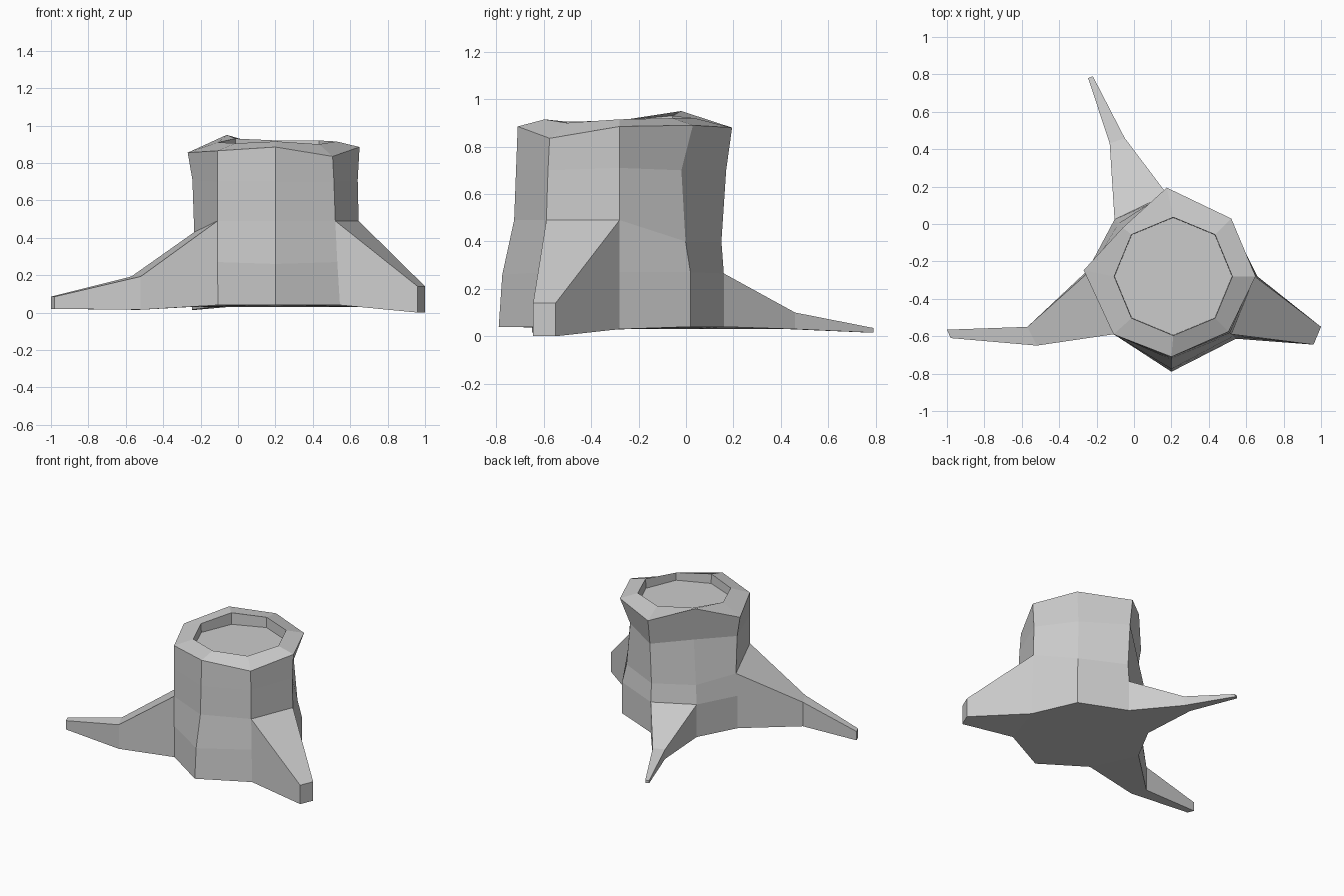
import bpy
import bmesh
from math import cos, sin, radians

cube = bpy.data.objects.get("Cube")
if cube:
    bpy.data.objects.remove(cube, do_unlink=True)

CENTRE_X, CENTRE_Y = 0.2, -0.28


def make_material(name, colour):
    material = bpy.data.materials.new(name)
    material.use_nodes = True
    material.diffuse_color = colour
    material.node_tree.nodes["Principled BSDF"].inputs["Base Color"].default_value = colour
    return material


bm = bmesh.new()


def polar_vert(angle, radius, z, centre_x=CENTRE_X):
    a = radians(angle)
    return bm.verts.new((centre_x + radius * cos(a), CENTRE_Y + radius * sin(a), z))


# Trunk columns, counterclockwise: angle, then (radius, height) from rim to ground
column_profiles = [
    (0, [(.45, .885), (.44, .71), (.445, .49), (.455, .27), (.46, .03)]),
    (44, [(.445, .89), (.375, .7), (.4, .4), (.43, .27), (.43, .04)]),
    (93, [(.475, .88), (.45, .7), (.43, .4), (.44, .265), (.44, .04)]),
    (135, [(.368, .95), (.32, .7), (.4, .4), (.43, .27), (.43, .03)]),
    (176, [(.47, .855), (.445, .71), (.435, .43), (.45, .27), (.45, .03)]),
    (225, [(.438, .865), (.438, .7), (.438, .49), (.437, .27), (.435, .04)]),
    (270, [(.43, .885), (.437, .7), (.445, .49), (.495, .26), (.51, .04)]),
    (316, [(.425, .835), (.435, .7), (.445, .49), (.46, .27), (.48, .04)]),
]
columns = [[polar_vert(angle, r, z) for r, z in profile]
           for angle, profile in column_profiles]
sides = len(columns)
ground = len(columns[0]) - 1

# Roots: first column, level where the root leaves the trunk, and sections
# given as (side a x, y), (side b x, y), (top height, bottom height)
roots = [
    (2, 3, [((-.05, .46), (-.13, .43), (.1, .03)),
            ((-.22, .79), (-.245, .78), (.035, .015))]),
    (4, 2, [((-.57, -.55), (-.52, -.65), (.193, .015)),
            ((-1, -.565), (-.98, -.61), (.085, .02))]),
    (7, 2, [((.96, -.645), (1, -.55), (.14, 0))]),
]
root_start = {first: level for first, level, _ in roots}

# Trunk walls, left open where a root grows out
for i in range(sides):
    a, b = columns[i], columns[(i + 1) % sides]
    for level in range(root_start.get(i, ground)):
        bm.faces.new((a[level], a[level + 1], b[level + 1], b[level]))

# Root skins: top, underside and two flanks per section, then a blunt tip
for first, level, sections in roots:
    chain_a = columns[first][level:]
    chain_b = columns[(first + 1) % sides][level:]
    for (ax, ay), (bx, by), heights in sections:
        next_a = [bm.verts.new((ax, ay, z)) for z in heights]
        next_b = [bm.verts.new((bx, by, z)) for z in heights]
        bm.faces.new((chain_a[0], chain_b[0], next_b[0], next_a[0]))
        bm.faces.new((chain_a[-1], next_a[-1], next_b[-1], chain_b[-1]))
        bm.faces.new(chain_a + next_a[::-1])
        bm.faces.new(chain_b[::-1] + next_b)
        chain_a, chain_b = next_a, next_b
    bm.faces.new(chain_a + chain_b[::-1])

# Bevelled rim around a shallow hollow
inner_heights = [.915, .92, .92, .93, .91, .905, .915, .9]
inner = [polar_vert(i * 45, .316, z, CENTRE_X + .01) for i, z in enumerate(inner_heights)]
floor = [polar_vert(i * 45, .314, .845, CENTRE_X + .01) for i in range(sides)]
for i in range(sides):
    j = (i + 1) % sides
    bm.faces.new((columns[i][0], columns[j][0], inner[j], inner[i]))
    bm.faces.new((inner[i], inner[j], floor[j], floor[i]))
bm.faces.new(floor)

# Underside of the trunk
bm.faces.new([column[ground] for column in reversed(columns)])
bmesh.ops.recalc_face_normals(bm, faces=bm.faces[:])

mesh = bpy.data.meshes.new("tree_stump")
bm.to_mesh(mesh)
bm.free()
mesh.materials.append(make_material("stump grey", (0.6, 0.6, 0.6, 1)))
stump = bpy.data.objects.new("tree_stump", mesh)
bpy.context.collection.objects.link(stump)
